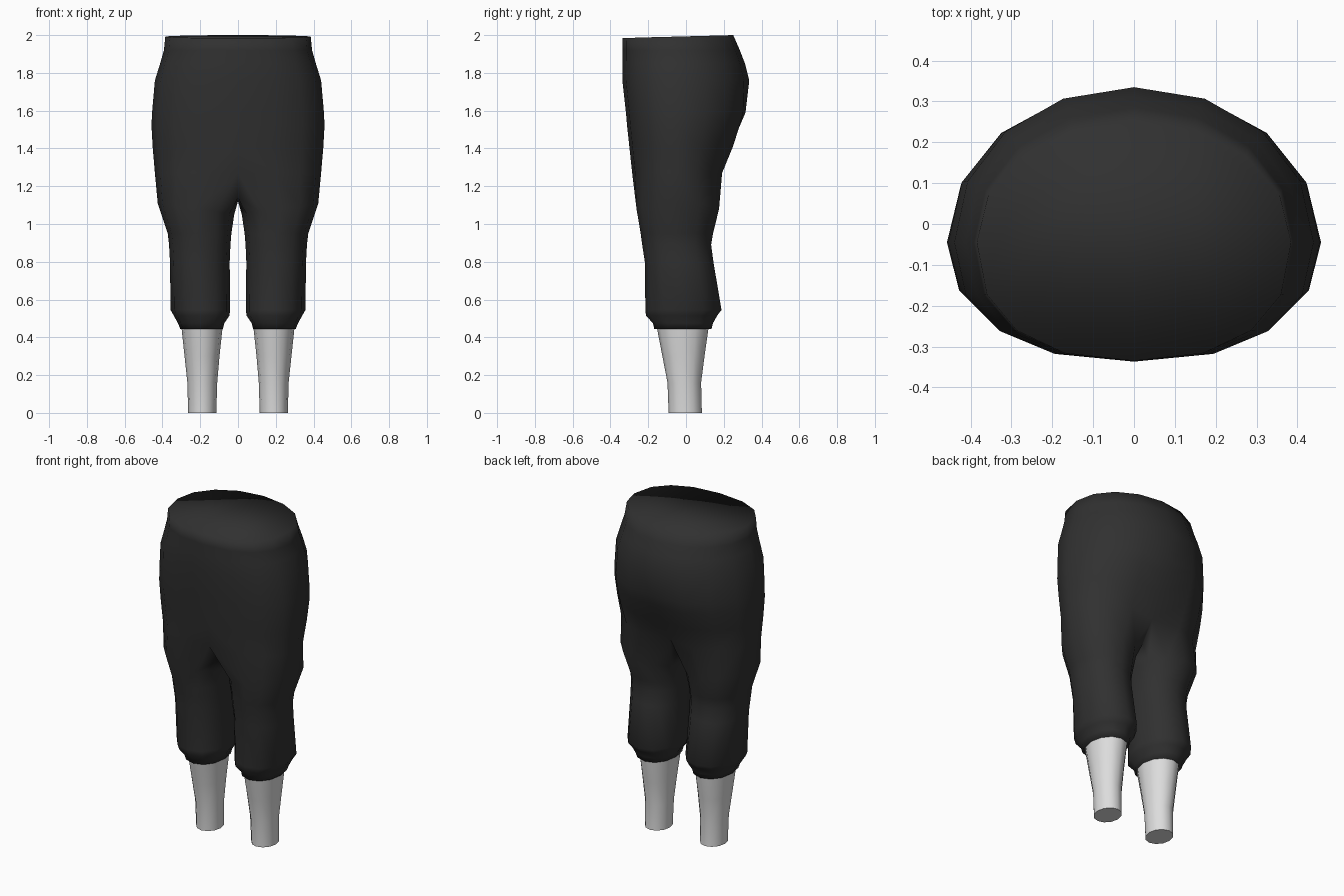
import bpy, bmesh, math

if "Cube" in bpy.data.objects:
    bpy.data.objects.remove(bpy.data.objects["Cube"])


def material(name, rgb):
    m = bpy.data.materials.new(name)
    m.diffuse_color = (*rgb, 1)
    m.use_nodes = True
    m.node_tree.nodes["Principled BSDF"].inputs["Base Color"].default_value = m.diffuse_color
    return m


BLACK = material("black cloth", (0.03, 0.03, 0.03))
GREY = material("light grey", (0.72, 0.72, 0.72))


def power(v, e):
    return math.copysign(abs(v) ** e, v)


def bridge(bm, a, b, closed):
    n = len(a)
    for i in range(n if closed else n - 1):
        j = (i + 1) % n
        bm.faces.new((a[i], a[j], b[j], b[i]))


def finish(bm, name, mat):
    # right half becomes a mirrored object
    bmesh.ops.recalc_face_normals(bm, faces=bm.faces)
    for f in bm.faces:
        f.smooth = True
    me = bpy.data.meshes.new(name)
    bm.to_mesh(me)
    bm.free()
    me.materials.append(mat)
    ob = bpy.data.objects.new(name, me)
    bpy.context.collection.objects.link(ob)
    mod = ob.modifiers.new("mirror", 'MIRROR')
    mod.use_axis[0] = True
    mod.use_mirror_merge = True
    mod.merge_threshold = 0.002
    return ob


def hip_ring(bm, z, w, front, back, crease=0.0, tilt=0.0):
    # half ring from front centre round the outside to back centre
    out = []
    mid = -0.045
    for k in range(9):
        t = math.radians(-90 + 22.5 * k)
        s, c = math.sin(t), math.cos(t)
        if k in (0, 8):
            c = 0.0
        e = 0.85 if s < 0 else 0.97
        y = mid + power(s, e) * ((mid - front) if s < 0 else (back - mid))
        if k == 8:
            y -= crease
        out.append(bm.verts.new((w * power(c, e), y, z + tilt * s)))
    return out


def leg_ring(bm, z, inner, outer, front, back, n=12, start=-120, drop=0.0, e=0.92):
    cx, rx = (inner + outer) / 2, (outer - inner) / 2
    cy, ry = (front + back) / 2, (back - front) / 2
    out = []
    for k in range(n):
        t = math.radians(start + 360 / n * k)
        c, s = math.cos(t), math.sin(t)
        out.append(bm.verts.new((cx + rx * power(c, e), cy + ry * power(s, e),
                                 z - drop * (1 - c) / 2)))
    return out


# Trousers: hips, crotch bridge, legs and cuffs
bm = bmesh.new()
hips = [hip_ring(bm, *r) for r in (
    (1.992, 0.385, -0.335, 0.25, 0.0, 0.008),
    (1.92, 0.392, -0.336, 0.285),
    (1.85, 0.412, -0.337, 0.312),
    (1.76, 0.44, -0.337, 0.335, 0.0),
    (1.59, 0.455, -0.318, 0.33, 0.015),
    (1.52, 0.458, -0.312, 0.31, 0.025),
    (1.41, 0.452, -0.30, 0.272, 0.035),
    (1.27, 0.44, -0.285, 0.21, 0.05))]
for a, b in zip(hips, hips[1:]):
    bridge(bm, a, b, False)
bm.faces.new(hips[0])
crotch = [bm.verts.new(p) for p in ((0, 0.08, 1.15), (0, -0.04, 1.12), (0, -0.17, 1.14))]
legs = [hips[-1] + crotch]
for r in ((1.11, 0.02, 0.425, -0.262, 0.175),
          (0.95, 0.035, 0.372, -0.24, 0.143),
          (0.89, 0.04, 0.365, -0.232, 0.133),
          (0.80, 0.044, 0.36, -0.218, 0.145),
          (0.545, 0.042, 0.357, -0.215, 0.188),
          (0.515, 0.045, 0.34, -0.212, 0.165),
          (0.475, 0.072, 0.318, -0.175, 0.143),
          (0.445, 0.08, 0.306, -0.168, 0.135)):
    legs.append(leg_ring(bm, *r, drop=0.06 if r[0] > 1 else 0.0))
for a, b in zip(legs, legs[1:]):
    bridge(bm, a, b, True)
bm.faces.new(legs[-1])
finish(bm, "trousers", BLACK)

# Bare lower legs
bm = bmesh.new()
shins = [leg_ring(bm, *r, n=12, start=0, e=1.0) for r in (
    (0.48, 0.078, 0.302, -0.16, 0.122),
    (0.44, 0.083, 0.298, -0.152, 0.118),
    (0.30, 0.098, 0.283, -0.125, 0.098),
    (0.16, 0.11, 0.268, -0.098, 0.08),
    (0.0, 0.115, 0.264, -0.092, 0.084))]
for a, b in zip(shins, shins[1:]):
    bridge(bm, a, b, True)
bm.faces.new(shins[0])
bm.faces.new(shins[-1])
ob = finish(bm, "lower_legs", GREY)
bpy.context.view_layer.objects.active = ob
ob.select_set(True)
bpy.ops.object.shade_smooth_by_angle(angle=math.radians(50))
